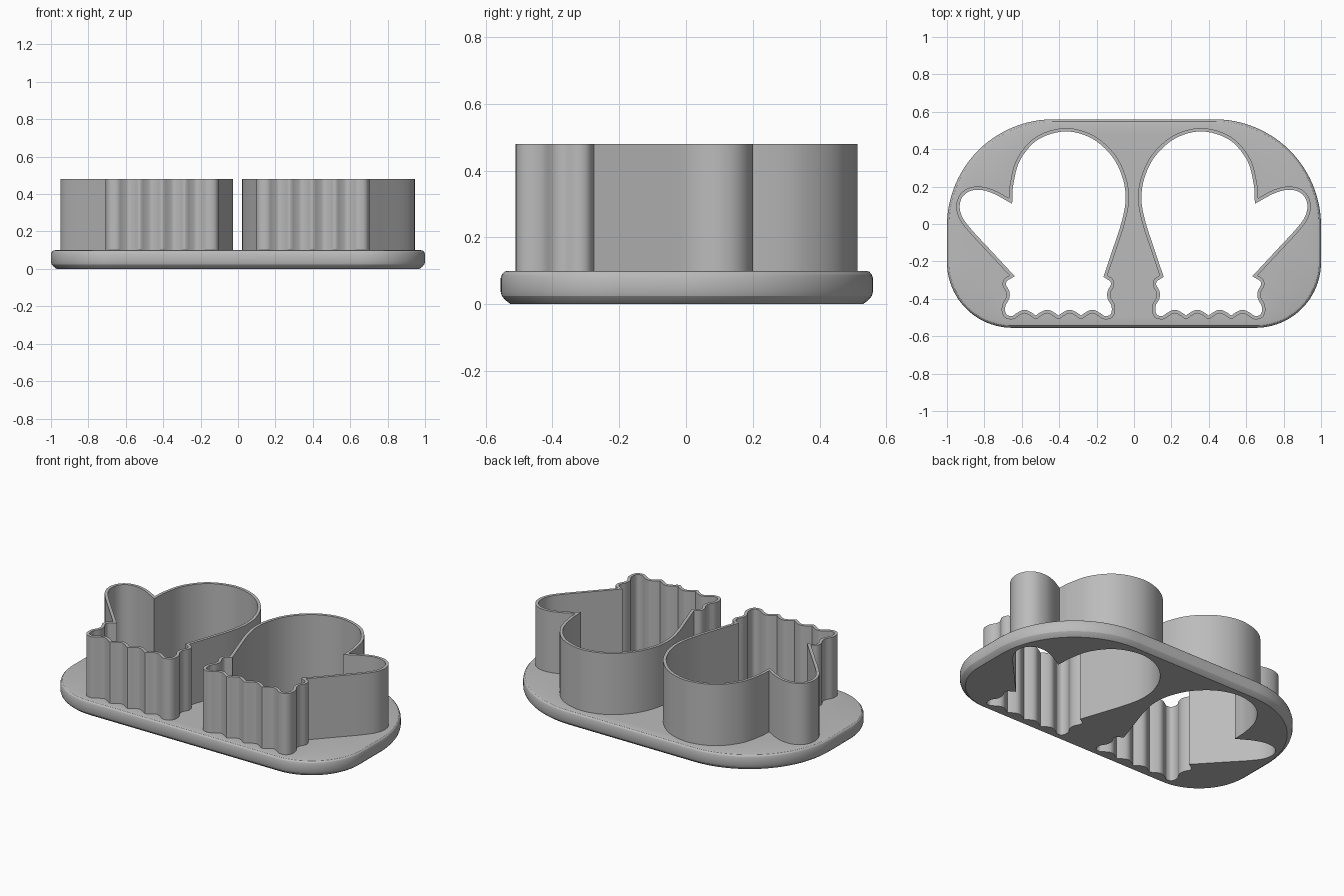
import bpy, bmesh
from math import sin, cos, pi
from mathutils import Vector

if "Cube" in bpy.data.objects:
    bpy.data.objects.remove(bpy.data.objects["Cube"])

PLATE_TOP, WALL_TOP, WALL = 0.1, 0.48, 0.018

gray = bpy.data.materials.new("plain gray")
gray.use_nodes = True
gray.diffuse_color = (0.5, 0.5, 0.5, 1)
gray.node_tree.nodes["Principled BSDF"].inputs["Base Color"].default_value = (0.5, 0.5, 0.5, 1)


def smooth_path(points, steps=6):
    """Catmull-Rom curve through the points, without the last point."""
    p = [Vector(q) for q in points]
    p = [p[0] * 2 - p[1]] + p + [p[-1] * 2 - p[-2]]
    out = []
    for a, b, c, d in zip(p, p[1:], p[2:], p[3:]):
        for i in range(steps):
            t = i / steps
            out.append(0.5 * (2 * b + (c - a) * t + (2 * a - 5 * b + 4 * c - d) * t * t
                              + (3 * b - a - 3 * c + d) * t ** 3))
    return out


def inset(loop, dist):
    """Mitred inward offset of a counter-clockwise loop."""
    out = []
    for i, p in enumerate(loop):
        e1 = (p - loop[i - 1]).normalized()
        e2 = (loop[(i + 1) % len(loop)] - p).normalized()
        n1, n2 = Vector((-e1.y, e1.x)), Vector((-e2.y, e2.x))
        out.append(p + (n1 + n2) * dist / max(1 + n1.dot(n2), 0.3))
    return out


def ring(bm, loop, z):
    return [bm.verts.new((p.x, p.y, z)) for p in loop]


def bridge(bm, a, b):
    for i in range(len(a)):
        bm.faces.new((a[i - 1], a[i], b[i], b[i - 1]))


def loop_edges(bm, verts):
    return [bm.edges.get((verts[i - 1], verts[i])) for i in range(len(verts))]


def finish(bm, name):
    bmesh.ops.recalc_face_normals(bm, faces=bm.faces)
    mesh = bpy.data.meshes.new(name)
    bm.to_mesh(mesh)
    bm.free()
    mesh.materials.append(gray)
    obj = bpy.data.objects.new(name, mesh)
    bpy.context.collection.objects.link(obj)
    bpy.ops.object.select_all(action='DESELECT')
    obj.select_set(True)
    bpy.context.view_layer.objects.active = obj
    bpy.ops.object.shade_smooth_by_angle(angle=0.36)


# Mitten outline: dome and palm, scalloped cuff, thumb
notch, cuff_y, cuff_mid = (0.663, 0.138), -0.275, 0.399
palm = [notch, (0.657, 0.22), (0.62, 0.35), (0.52, 0.465), (0.365, 0.513), (0.215, 0.475),
        (0.1, 0.375), (0.038, 0.25), (0.022, 0.13), (0.043, 0.01), (0.088, -0.13),
        (0.137, cuff_y)]
half_cuff = [(0.137, cuff_y), (0.108, -0.295), (0.101, -0.328), (0.119, -0.365), (0.118, -0.395),
             (0.099, -0.43), (0.097, -0.472), (0.116, -0.503), (0.157, -0.509), (0.188, -0.49),
             (0.218, -0.477), (0.248, -0.49), (0.278, -0.508), (0.308, -0.49), (0.339, -0.477),
             (0.369, -0.49)]
cuff = half_cuff + [(cuff_mid, -0.508)] + [(2 * cuff_mid - x, y) for x, y in reversed(half_cuff)]
thumb = [cuff[-1], (0.78, -0.147), (0.885, -0.033), (0.932, 0.035), (0.945, 0.1), (0.925, 0.158),
         (0.875, 0.194), (0.805, 0.199), (0.735, 0.177), notch]
mitten = smooth_path(palm) + smooth_path(cuff, 4) + smooth_path(thumb)


def mitten_loop(side):
    if side > 0:
        return mitten
    return [Vector((-p.x - 0.005, p.y)) for p in reversed(mitten)]


# Plate outline: large round corners at the back, smaller at the front
def plate_loop(d):
    out = []
    for cx, cy, r, start in ((0.43, -0.01, 0.57, 0), (-0.43, -0.01, 0.57, 1),
                             (-0.65, -0.205, 0.35, 2), (0.65, -0.205, 0.35, 3)):
        for i in range(25):
            a = (start + i / 24) * pi / 2
            out.append(Vector((cx + (r - d) * cos(a), cy + (r - d) * sin(a))))
    return out


# Base plate with rounded rim and two mitten openings
bm = bmesh.new()
rim = [(0.03, 0), (0.014, 0.012), (0.004, 0.024), (0, 0.037), (0, 0.077),
       (0.004, 0.089), (0.011, 0.097), (0.022, PLATE_TOP)]
rings = [ring(bm, plate_loop(d), z) for d, z in rim]
for lower, upper in zip(rings, rings[1:]):
    bridge(bm, lower, upper)
bottom, top = loop_edges(bm, rings[0]), loop_edges(bm, rings[-1])
for side in (1, -1):
    hole = inset(mitten_loop(side), WALL)
    low, high = ring(bm, hole, 0), ring(bm, hole, PLATE_TOP)
    bridge(bm, low, high)
    bottom += loop_edges(bm, low)
    top += loop_edges(bm, high)
for edges in (bottom, top):
    bmesh.ops.triangle_fill(bm, use_beauty=True, use_dissolve=False, edges=edges)
finish(bm, "base_plate")

# Mitten cutter walls
for side, name in ((1, "left_mitten_wall"), (-1, "right_mitten_wall")):
    bm = bmesh.new()
    outer = mitten_loop(side)
    inner = inset(outer, WALL)
    loops = [ring(bm, lp, z) for lp, z in ((outer, PLATE_TOP), (outer, WALL_TOP),
                                           (inner, WALL_TOP), (inner, PLATE_TOP))]
    for i in range(4):
        bridge(bm, loops[i - 1], loops[i])
    finish(bm, name)
